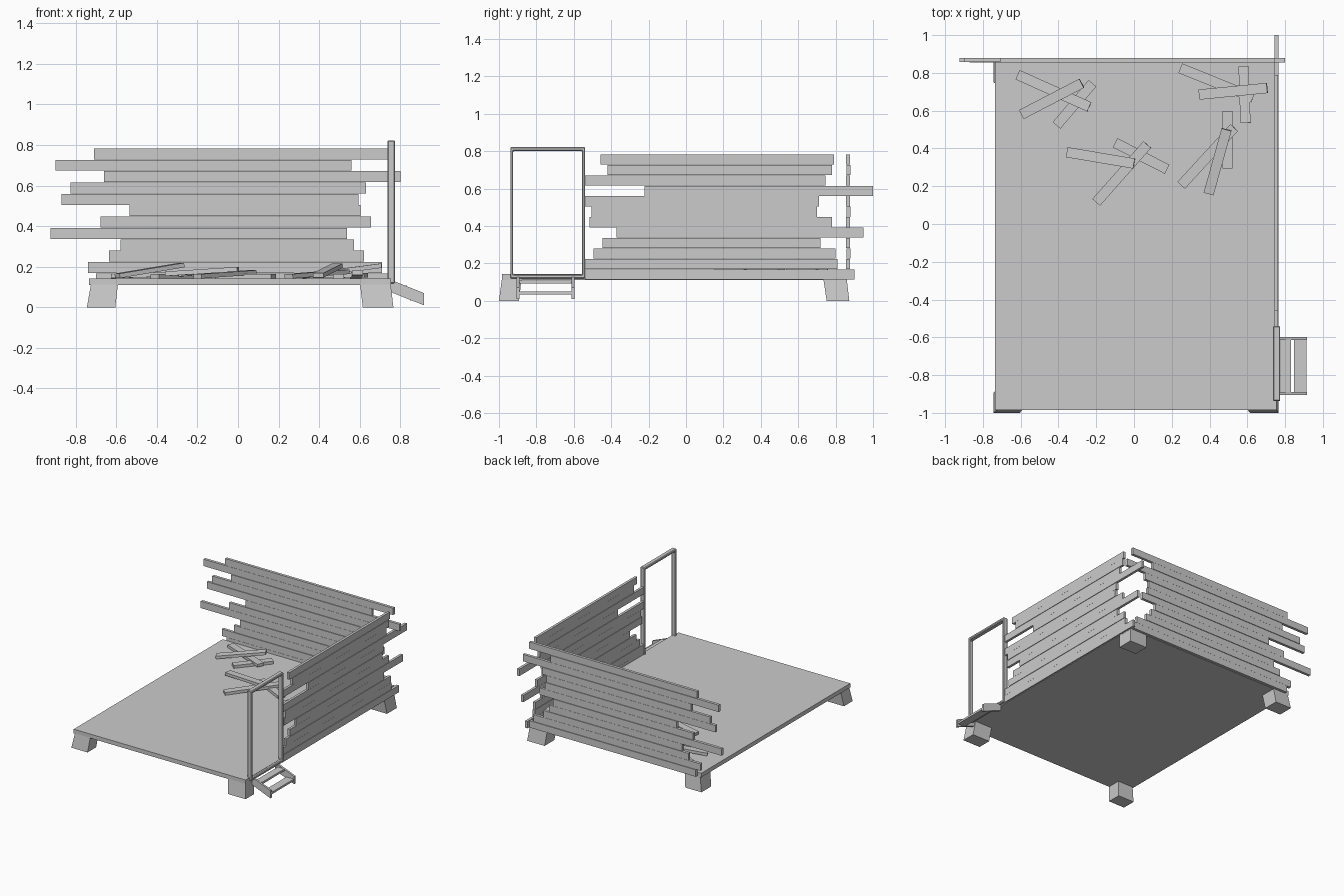
import bpy, bmesh
from mathutils import Vector, Matrix


def mesh_object(name, verts, faces):
    me = bpy.data.meshes.new(name)
    bm = bmesh.new()
    vs = [bm.verts.new(v) for v in verts]
    for f in faces:
        bm.faces.new([vs[i] for i in f])
    bmesh.ops.recalc_face_normals(bm, faces=bm.faces)
    bm.to_mesh(me)
    bm.free()
    ob = bpy.data.objects.new(name, me)
    bpy.context.collection.objects.link(ob)
    return ob


HEX = [(0, 1, 2, 3), (4, 5, 6, 7), (0, 1, 5, 4), (1, 2, 6, 5), (2, 3, 7, 6), (3, 0, 4, 7)]


def frustum(name, bottom, top, z0, z1):
    """Rectangles given as (x0, x1, y0, y1), joined between two heights."""
    vs = []
    for (x0, x1, y0, y1), z in ((bottom, z0), (top, z1)):
        vs += [(x0, y0, z), (x1, y0, z), (x1, y1, z), (x0, y1, z)]
    return mesh_object(name, vs, HEX)


def box(name, x0, x1, y0, y1, z0, z1):
    return frustum(name, (x0, x1, y0, y1), (x0, x1, y0, y1), z0, z1)


# floor slab
box("floor", -0.735, 0.755, -0.985, 0.86, 0.11, 0.142)

# splayed corner feet
for side, bx, tx in (("left", (-0.745, -0.605), (-0.725, -0.592)),
                     ("right", (0.615, 0.766), (0.602, 0.753))):
    for end, by, ty in (("front", (-1.0, -0.893), (-0.985, -0.88)),
                        ("back", (0.752, 0.873), (0.735, 0.86))):
        frustum(f"{end}_{side}_foot", bx + by, tx + ty, 0, 0.112)

# uneven plank walls, listed from top row to bottom row
PITCH, TOP = 0.056, 0.783
back_rows = [(-0.71, 0.745), (-0.90, 0.56), (-0.66, 0.80), (-0.825, 0.63), (-0.87, 0.595),
             (-0.535, 0.605), (-0.677, 0.655), (-0.924, 0.537), (-0.58, 0.572),
             (-0.637, 0.62), (-0.74, 0.71), (-0.70, 0.74)]
right_rows = [(-0.457, 0.79), (-0.42, 0.78), (-0.54, 0.747), (-0.222, 1.0), (-0.54, 0.71),
              (-0.506, 0.70), (-0.517, 0.78), (-0.372, 0.95), (-0.447, 0.72),
              (-0.495, 0.80), (-0.54, 0.81), (-0.54, 0.90)]
for i, (a, b) in enumerate(back_rows):
    z = TOP - i * PITCH
    o = 0.002 * (i % 2)
    box(f"back_wall_plank_{i + 1}", a, b, 0.856 + o, 0.878 + o, z - 0.054, z)
for i, (a, b) in enumerate(right_rows):
    z = TOP - i * PITCH
    o = 0.002 * (i % 2)
    box(f"right_wall_plank_{i + 1}", 0.743 + o, 0.763 + o, a, b, z - 0.054, z)

# door frame: one closed ring with softened outer corners
outer = [(-0.938, 0.118), (-0.540, 0.118), (-0.540, 0.823), (-0.938, 0.823)]
inner = [(-0.924, 0.140), (-0.555, 0.140), (-0.555, 0.801), (-0.924, 0.801)]
verts = [(x, y, z) for x in (0.737, 0.774) for ring in (outer, inner) for y, z in ring]
faces = []
for i in range(4):
    j = (i + 1) % 4
    faces += [(i, j, 4 + j, 4 + i), (8 + i, 8 + j, 12 + j, 12 + i),
              (i, j, 8 + j, 8 + i), (4 + i, 4 + j, 12 + j, 12 + i)]
door = mesh_object("door_frame", verts, faces)
bev = door.modifiers.new("soft_edges", 'BEVEL')
bev.width, bev.segments, bev.limit_method = 0.005, 1, 'ANGLE'

# entry steps: two sloped stringers and two treads
profile = [(0.752, 0.075), (0.916, 0.010), (0.916, 0.070), (0.752, 0.136)]
for name, y0, y1 in (("front", -0.905, -0.889), ("back", -0.613, -0.597)):
    mesh_object(f"{name}_step_stringer",
                [(x, y, z) for y in (y0, y1) for x, z in profile], HEX)
box("upper_tread", 0.775, 0.832, -0.89, -0.612, 0.092, 0.108)
box("lower_tread", 0.848, 0.912, -0.89, -0.612, 0.033, 0.049)

# loose boards on the floor: start and end points of each centre line
boards = [((-0.616, 0.79, 0.154), (-0.237, 0.62, 0.165)),
          ((-0.595, 0.58, 0.155), (-0.277, 0.745, 0.208)),
          ((-0.410, 0.522, 0.153), (-0.22, 0.745, 0.153)),
          ((-0.355, 0.38, 0.165), (0.0, 0.32, 0.188)),
          ((-0.200, 0.115, 0.153), (0.07, 0.42, 0.172)),
          ((-0.100, 0.43, 0.153), (0.175, 0.29, 0.153)),
          ((0.250, 0.205, 0.153), (0.53, 0.51, 0.175)),
          ((0.395, 0.16, 0.158), (0.49, 0.50, 0.205)),
          ((0.495, 0.597, 0.153), (0.495, 0.295, 0.153)),
          ((0.245, 0.825, 0.153), (0.63, 0.67, 0.158)),
          ((0.345, 0.685, 0.158), (0.705, 0.72, 0.205)),
          ((0.580, 0.835, 0.153), (0.59, 0.535, 0.170))]
for i, (p, q) in enumerate(boards):
    p, q = Vector(p), Vector(q)
    d = q - p
    h = d.length / 2
    ob = box(f"loose_board_{i + 1}", -h, h, -0.027, 0.027, -0.011, 0.011)
    x = d.normalized()
    y = Vector((0, 0, 1)).cross(x).normalized()
    rot = Matrix((x, y, x.cross(y))).transposed().to_4x4()
    ob.matrix_world = Matrix.Translation((p + q) / 2) @ rot
